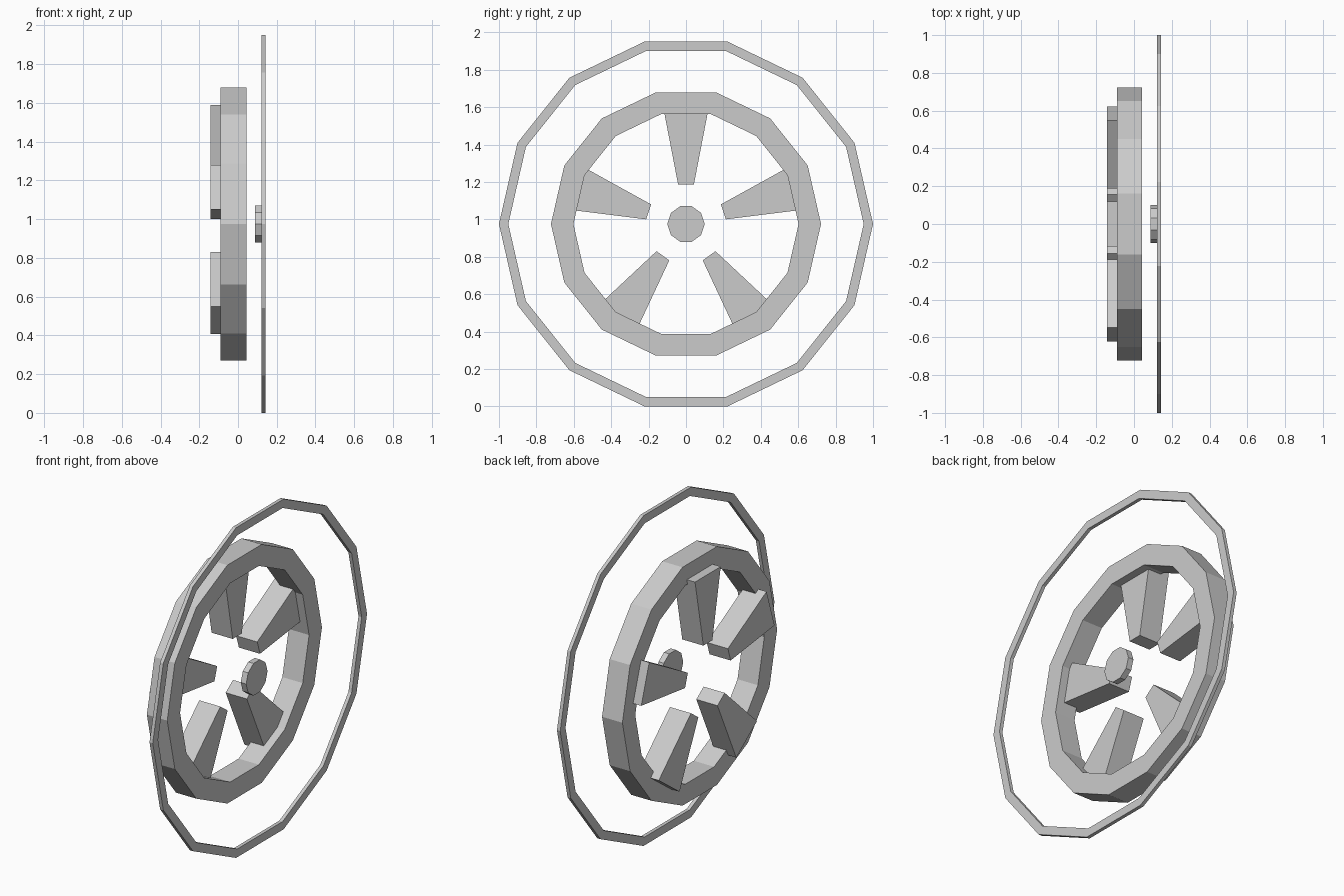
import bpy, bmesh
from math import cos, sin, pi, radians

if "Cube" in bpy.data.objects:
    bpy.data.objects.remove(bpy.data.objects["Cube"])

CZ = 0.975  # wheel centre height


def make(name, verts, faces):
    mesh = bpy.data.meshes.new(name)
    mesh.from_pydata(verts, [], faces)
    bm = bmesh.new()
    bm.from_mesh(mesh)
    bmesh.ops.recalc_face_normals(bm, faces=bm.faces)
    bm.to_mesh(mesh)
    bm.free()
    ob = bpy.data.objects.new(name, mesh)
    bpy.context.collection.objects.link(ob)
    return ob


def ring(name, sides, r_out, r_in, x0, x1):
    """Square-section polygonal ring around the x axis."""
    section = [(x0, r_in), (x0, r_out), (x1, r_out), (x1, r_in)]
    verts = [(x, r * cos(2 * pi * i / sides), CZ + r * sin(2 * pi * i / sides))
             for i in range(sides) for x, r in section]
    faces = []
    for i in range(sides):
        a, b = 4 * i, 4 * ((i + 1) % sides)
        faces += [(a + k, a + (k + 1) % 4, b + (k + 1) % 4, b + k) for k in range(4)]
    return make(name, verts, faces)


def prism(name, outline, x0, x1):
    """Extrude a (y, z) outline about the wheel centre along x."""
    n = len(outline)
    verts = [(x, y, CZ + z) for x in (x0, x1) for y, z in outline]
    faces = [tuple(range(n)), tuple(range(n, 2 * n))]
    faces += [(i, (i + 1) % n, n + (i + 1) % n, n + i) for i in range(n)]
    return make(name, verts, faces)


# Thin outer hoop and thick inner rim
ring("outer_hoop", 14, 1.0, 0.95, 0.122, 0.143)
ring("inner_rim", 14, 0.722, 0.602, -0.09, 0.043)

# Centre cap
prism("centre_cap", [(0.1 * cos(2 * pi * i / 10), 0.1 * sin(2 * pi * i / 10))
                     for i in range(10)], 0.088, 0.123)

# Five tapered spokes: (distance from centre, sideways offset)
taper = [(0.21, -0.042), (0.615, -0.12), (0.615, 0.12), (0.21, 0.042)]
for i in range(5):
    a = radians(90 + 72 * i)
    outline = [(r * cos(a) - w * sin(a), r * sin(a) + w * cos(a)) for r, w in taper]
    prism(f"spoke_{i + 1}", outline, -0.143, -0.005)
